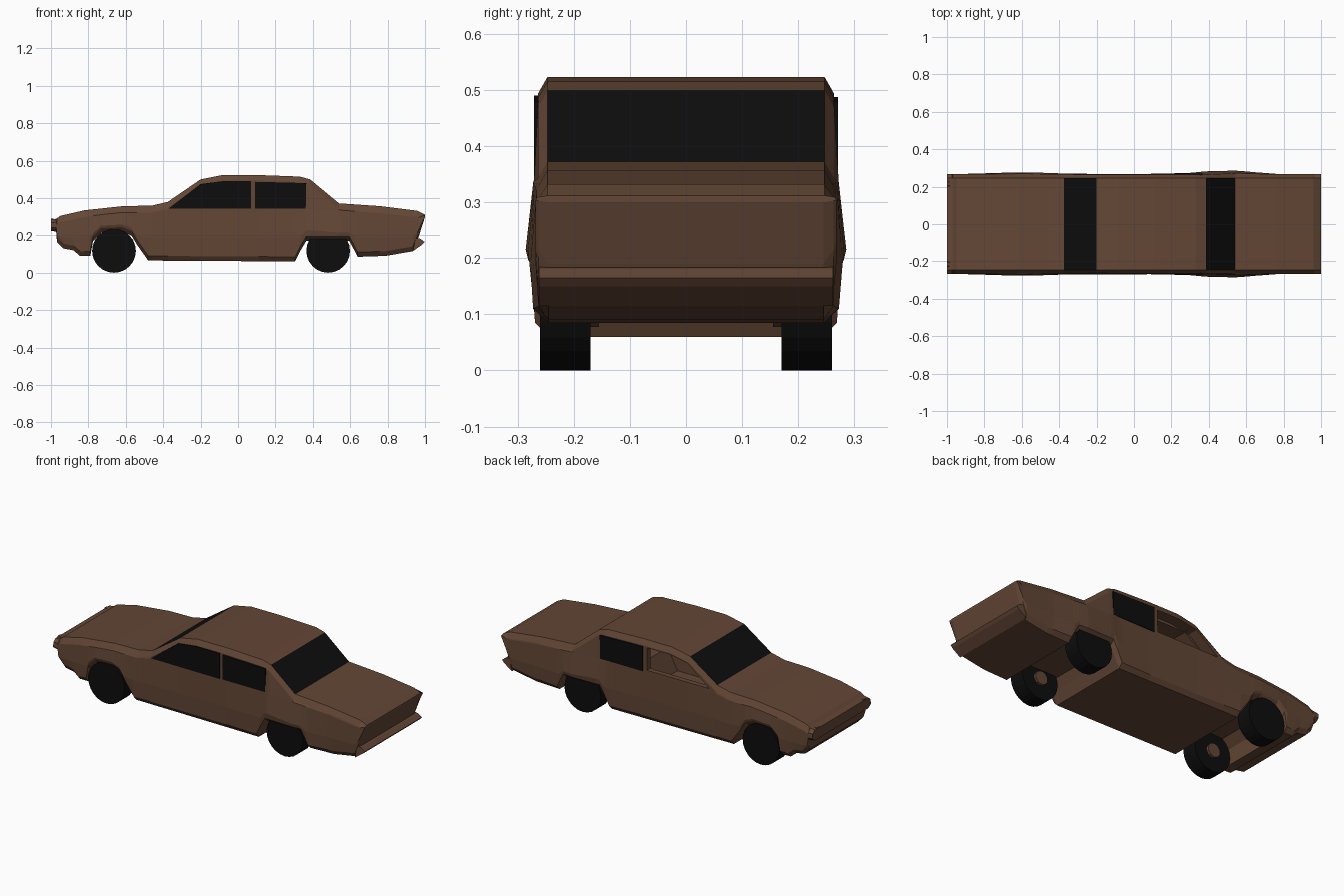
import bpy, bmesh, math
from mathutils import Matrix

if "Cube" in bpy.data.objects:
    bpy.data.objects.remove(bpy.data.objects["Cube"])


def material(name, rgb):
    m = bpy.data.materials.new(name)
    m.diffuse_color = (*rgb, 1)
    m.use_nodes = True
    m.node_tree.nodes["Principled BSDF"].inputs["Base Color"].default_value = m.diffuse_color
    return m


BROWN = material("brown paint", (0.125, 0.062, 0.036))
BLACK = material("black glass and rubber", (0.004, 0.004, 0.004))

# Side outlines as (x, z), nose at -x
TOP = [(-1, .285), (-.97, .29), (-.95, .305), (-.82, .335), (-.615, .357), (-.46, .36),
       (-.375, .38), (-.2, .5), (-.085, .523), (.11, .523), (.33, .515), (.385, .5),
       (.54, .372), (.76, .357), (.96, .332), (1, .312)]
BOTTOM = [(-1, .225), (-.972, .22), (-.968, .165), (-.935, .13), (-.88, .12), (-.845, .09),
          (-.79, .09), (-.775, .17), (-.73, .215), (-.62, .22), (-.57, .2), (-.54, .15),
          (-.48, .065), (.305, .06), (.335, .12), (.365, .17), (.595, .17), (.625, .115),
          (.64, .085), (.79, .09), (.935, .115), (.965, .19), (1, .3)]


def interp(pts, x):
    for (x0, z0), (x1, z1) in zip(pts, pts[1:]):
        if x <= x1:
            return z0 + (z1 - z0) * (x - x0) / (x1 - x0)
    return pts[-1][1]


def bump(x, centre, half):
    t = abs(x - centre) / half
    return 0.5 + 0.5 * math.cos(math.pi * t) if t < 1 else 0


def finish(bm, name, mats):
    bmesh.ops.recalc_face_normals(bm, faces=bm.faces)
    me = bpy.data.meshes.new(name)
    bm.to_mesh(me)
    bm.free()
    for m in mats:
        me.materials.append(m)
    ob = bpy.data.objects.new(name, me)
    bpy.context.collection.objects.link(ob)
    return ob


def prism(name, pts, y0, y1, mat):
    """Extrude an (x, z) outline from y0 to y1."""
    bm = bmesh.new()
    a = [bm.verts.new((x, y0, z)) for x, z in pts]
    b = [bm.verts.new((x, y1, z)) for x, z in pts]
    bm.faces.new(a)
    bm.faces.new(b[::-1])
    for i in range(len(pts)):
        j = (i + 1) % len(pts)
        bm.faces.new((a[i], a[j], b[j], b[i]))
    return finish(bm, name, [mat])


def cylinder(name, r, r2, depth, loc, axis, mat, sides):
    bm = bmesh.new()
    rot = Matrix.Rotation(math.pi / 2, 4, axis)
    bmesh.ops.create_cone(bm, cap_ends=True, segments=sides, radius1=r, radius2=r2,
                          depth=depth, matrix=Matrix.Translation(loc) @ rot)
    return finish(bm, name, [mat])


def section(x):
    """Closed cross-section of the body at x."""
    zt, zb = interp(TOP, x), interp(BOTTOM, x)
    h = zt - zb
    z1, z4 = zt - min(.03, .25 * h), zb + min(.025, .2 * h)
    z3 = min(max(.19, z4 + .1 * h), z1 - .15 * (z1 - z4))
    z2 = max(min(.34, z1 - .05 * (z1 - z3)), z3 + .3 * (z1 - z3))
    b = .019 * bump(x, .49, .3) + .008 * bump(x, -.6, .35)
    half = [(.247, zt), (.264, z1), (.266 + .35 * b, z2), (.268 + b, z3),
            (.263 + b, z4), (.245, zb)]
    return half + [(-y, z) for y, z in reversed(half)]


# Body shell, lofted along its length; front and rear glass are whole top faces
xs = []
for x in sorted({p[0] for p in TOP + BOTTOM}):
    if not xs or x - xs[-1] > .003:
        xs.append(x)
bm = bmesh.new()
rings = [[bm.verts.new((x, y, z)) for y, z in section(x)] for x in xs]
n = len(rings[0])
for k in range(len(xs) - 1):
    mid = (xs[k] + xs[k + 1]) / 2
    for i in range(n):
        j = (i + 1) % n
        f = bm.faces.new((rings[k][i], rings[k][j], rings[k + 1][j], rings[k + 1][i]))
        if i == n - 1 and (-.375 < mid < -.2 or .385 < mid < .54):
            f.material_index = 1
bm.faces.new(rings[0])
bm.faces.new(rings[-1][::-1])
body = finish(bm, "car_body", [BROWN, BLACK])

# Hollow cabin and the open front window on the +y side
FRONT_WIN = [(-.37, .345), (-.2, .475), (-.085, .49), (.07, .49), (.07, .343)]
REAR_WIN = [(.09, .345), (.09, .487), (.365, .48), (.362, .345)]
CABIN = [(-.32, .12), (-.32, .36), (-.17, .47), (.35, .47), (.44, .37), (.42, .24),
         (.28, .24), (.22, .12)]
OPENING = [(-.335, .355), (-.195, .465), (-.08, .485), (.065, .485), (.065, .355)]
for name, pts, y0, y1 in (("cabin_cutter", CABIN, -.235, .235),
                          ("window_cutter", OPENING, .2, .32)):
    cutter = prism(name, pts, y0, y1, BROWN)
    cutter.hide_render = True
    cutter.hide_viewport = True
    mod = body.modifiers.new(name, 'BOOLEAN')
    mod.object = cutter
    mod.operation = 'DIFFERENCE'
    mod.solver = 'EXACT'

# Side glass plates
prism("front_side_window", FRONT_WIN, -.271, -.263, BLACK)
for s, side in ((-1, "right"), (1, "left")):
    prism("rear_side_window_" + side, REAR_WIN, s * .263, s * .271, BLACK)

# Rear bumper wedge
prism("rear_bumper", [(.95, .185), (.975, .182), (.998, .165), (.985, .15), (.935, .115)],
      -.262, .262, BROWN)

# Headlights and wheels
for s, side in ((-1, "right"), (1, "left")):
    cylinder("headlight_" + side, .03, .024, .05, (-.974, s * .215, .262), 'Y', BROWN, 10)
    for x, end in ((-.663, "front"), (.482, "rear")):
        cylinder(f"{end}_wheel_{side}", .117, .117, .09, (x, s * .215, .117), 'X', BLACK, 24)
        cylinder(f"{end}_hub_{side}", .04, .04, .02, (x, s * .165, .117), 'X', BROWN, 10)
